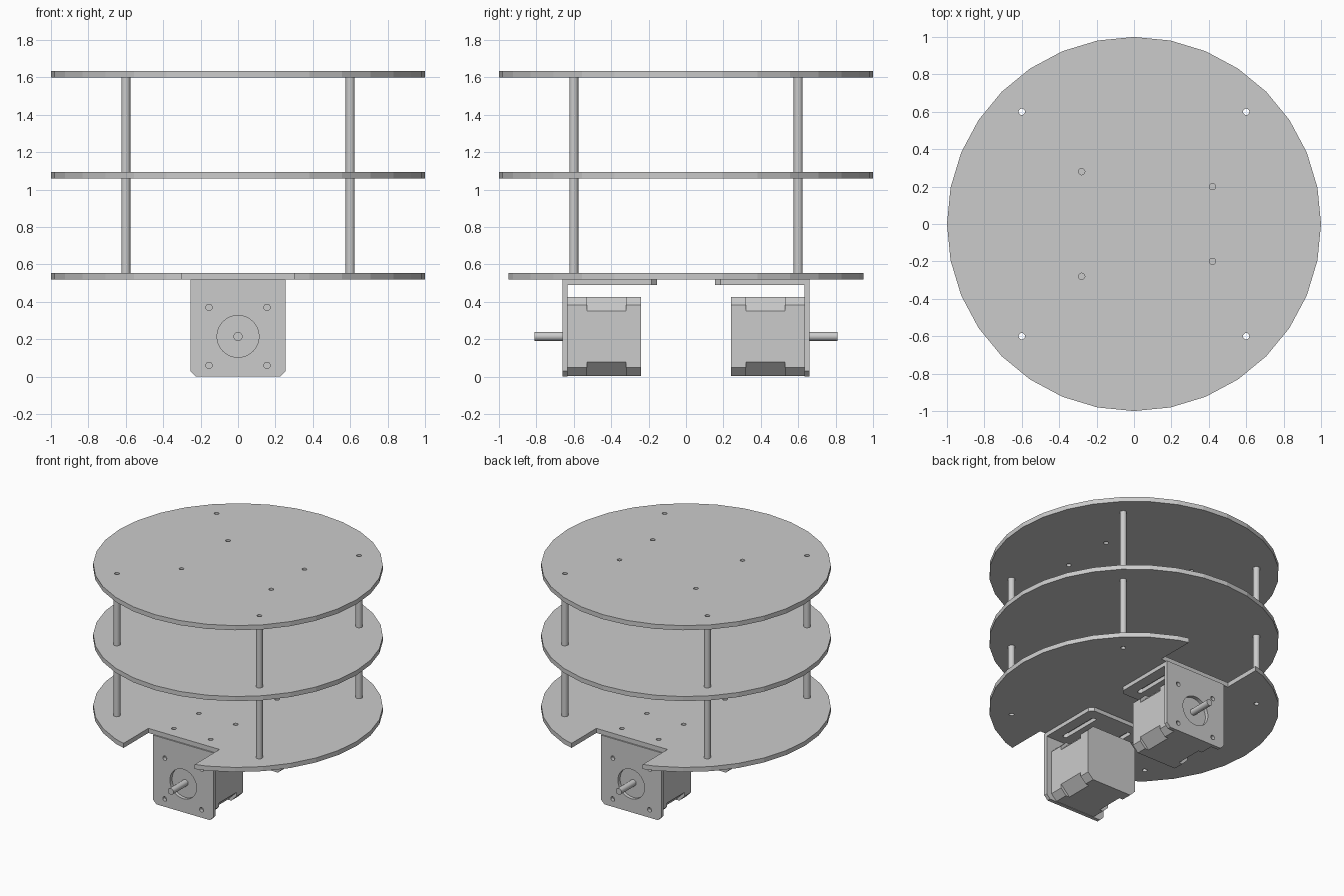
import bpy, bmesh
from math import sin, cos, pi, radians
from mathutils import Matrix

if "Cube" in bpy.data.objects:
    bpy.data.objects.remove(bpy.data.objects["Cube"])


def circle(x, y, r, n=24):
    return [(x + r * cos(2 * pi * i / n), y + r * sin(2 * pi * i / n)) for i in range(n)]


def slot(x, y0, y1, r, n=10):
    top = [(x + r * cos(pi * i / n), y1 + r * sin(pi * i / n)) for i in range(n + 1)]
    return top + [(x - r * cos(pi * i / n), y0 - r * sin(pi * i / n)) for i in range(n + 1)]


def prism(name, loops, depth, matrix, smooth=False):
    """Filled outline with holes (first loop is the outside), extruded 0..depth along local z."""
    cu = bpy.data.curves.new(name + "_profile", 'CURVE')
    cu.dimensions = '2D'
    cu.fill_mode = 'BOTH'
    cu.extrude = depth / 2
    for loop in loops:
        sp = cu.splines.new('POLY')
        sp.points.add(len(loop) - 1)
        for p, (x, y) in zip(sp.points, loop):
            p.co = (x, y, 0, 1)
        sp.use_cyclic_u = True
        sp.use_smooth = False
    tmp = bpy.data.objects.new(name + "_profile", cu)
    bpy.context.collection.objects.link(tmp)
    dg = bpy.context.evaluated_depsgraph_get()
    me = bpy.data.meshes.new_from_object(tmp.evaluated_get(dg))
    bpy.data.objects.remove(tmp)
    bpy.data.curves.remove(cu)
    bm = bmesh.new()
    bm.from_mesh(me)
    bmesh.ops.remove_doubles(bm, verts=bm.verts, dist=1e-5)
    bmesh.ops.transform(bm, matrix=matrix @ Matrix.Translation((0, 0, depth / 2)), verts=bm.verts)
    bmesh.ops.recalc_face_normals(bm, faces=bm.faces)
    for f in bm.faces:
        f.smooth = False
    bm.to_mesh(me)
    bm.free()
    ob = bpy.data.objects.new(name, me)
    bpy.context.collection.objects.link(ob)
    if smooth:
        bpy.ops.object.select_all(action='DESELECT')
        ob.select_set(True)
        bpy.context.view_layer.objects.active = ob
        bpy.ops.object.shade_smooth_by_angle(angle=radians(30))
    return ob


def up(z):
    return Matrix.Translation((0, 0, z))


T = 0.035                       # plate thickness
LEVELS = (0.52, 1.06, 1.6)      # undersides of the plates
posts = [(x, y) for x in (-0.6, 0.6) for y in (-0.6, 0.6)]
post_holes = [circle(x, y, 0.017) for x, y in posts]

# Bottom plate: disc with a wheel notch front and back
right = [(cos(radians(11.25 * k)), sin(radians(11.25 * k))) for k in range(-6, 7)]
notch = [(0.3, 0.949), (0.3, 0.65), (-0.3, 0.65), (-0.3, 0.949)]
half = right + notch
outline = half + [(-x, -y) for x, y in half]
mounts = [circle(x, y, 0.017) for x in (-0.155, 0.155) for y in (-0.55, -0.25, 0.25, 0.55)]
prism("bottom_plate", [outline] + post_holes + mounts, T, up(LEVELS[0]))

# Middle and top plates
prism("middle_plate", [circle(0, 0, 1, 32)] + post_holes, T, up(LEVELS[1]))
top_holes = [circle(x, s * y, 0.017) for x, y in ((-0.28, 0.28), (0.42, 0.2)) for s in (-1, 1)]
prism("top_plate", [circle(0, 0, 1, 32)] + post_holes + top_holes, T, up(LEVELS[2]))

# Hollow spacers between the plates
for tier, lo, hi in (("lower", LEVELS[0], LEVELS[1]), ("upper", LEVELS[1], LEVELS[2])):
    for i, (x, y) in enumerate(posts):
        prism(f"{tier}_spacer_{i + 1}", [circle(x, y, 0.024), circle(x, y, 0.017)],
              hi - lo - T, up(lo + T), smooth=True)

# Motor with its angle bracket, once at the front and once turned to the back
CZ = 0.215                      # shaft height


def octagon(h, c):
    pts = [(h, -h + c), (h, h - c), (h - c, h), (-h + c, h),
           (-h, h - c), (-h, -h + c), (-h + c, -h), (h - c, -h)]
    return [(x, y + CZ) for x, y in pts]


for side, turn in (("front", 0), ("back", pi)):
    spin = Matrix.Rotation(turn, 4, 'Z')

    def facing(y):              # profile drawn in x-z, extruded towards the outside
        return spin @ Matrix.Translation((0, y, 0)) @ Matrix.Rotation(pi / 2, 4, 'X')

    # Bracket face plate and slotted flange
    face = [(-0.225, 0), (0.225, 0), (0.255, 0.03), (0.255, 0.52), (-0.255, 0.52), (-0.255, 0.03)]
    screws = [circle(x, CZ + z, 0.017) for x in (-0.155, 0.155) for z in (-0.155, 0.155)]
    prism(side + "_bracket_face", [face, circle(0, CZ, 0.112, 40)] + screws, 0.027, facing(-0.633))
    flange = [(-0.255, -0.633), (0.255, -0.633), (0.255, -0.185), (0.225, -0.155),
              (-0.225, -0.155), (-0.255, -0.185)]
    slots = [slot(x, -0.55, -0.25, 0.018) for x in (-0.155, 0.155)]
    prism(side + "_bracket_flange", [flange] + slots, 0.03, spin @ up(0.49))

    # Motor: two end caps, a more deeply chamfered core, and the shaft
    prism(side + "_motor_front_cap", [octagon(0.212, 0.045)], 0.103, facing(-0.53))
    prism(side + "_motor_core", [octagon(0.212, 0.075)], 0.21, facing(-0.32))
    prism(side + "_motor_rear_cap", [octagon(0.212, 0.045)], 0.08, facing(-0.24))
    prism(side + "_motor_shaft", [circle(0, CZ, 0.024)], 0.18, facing(-0.63), smooth=True)
